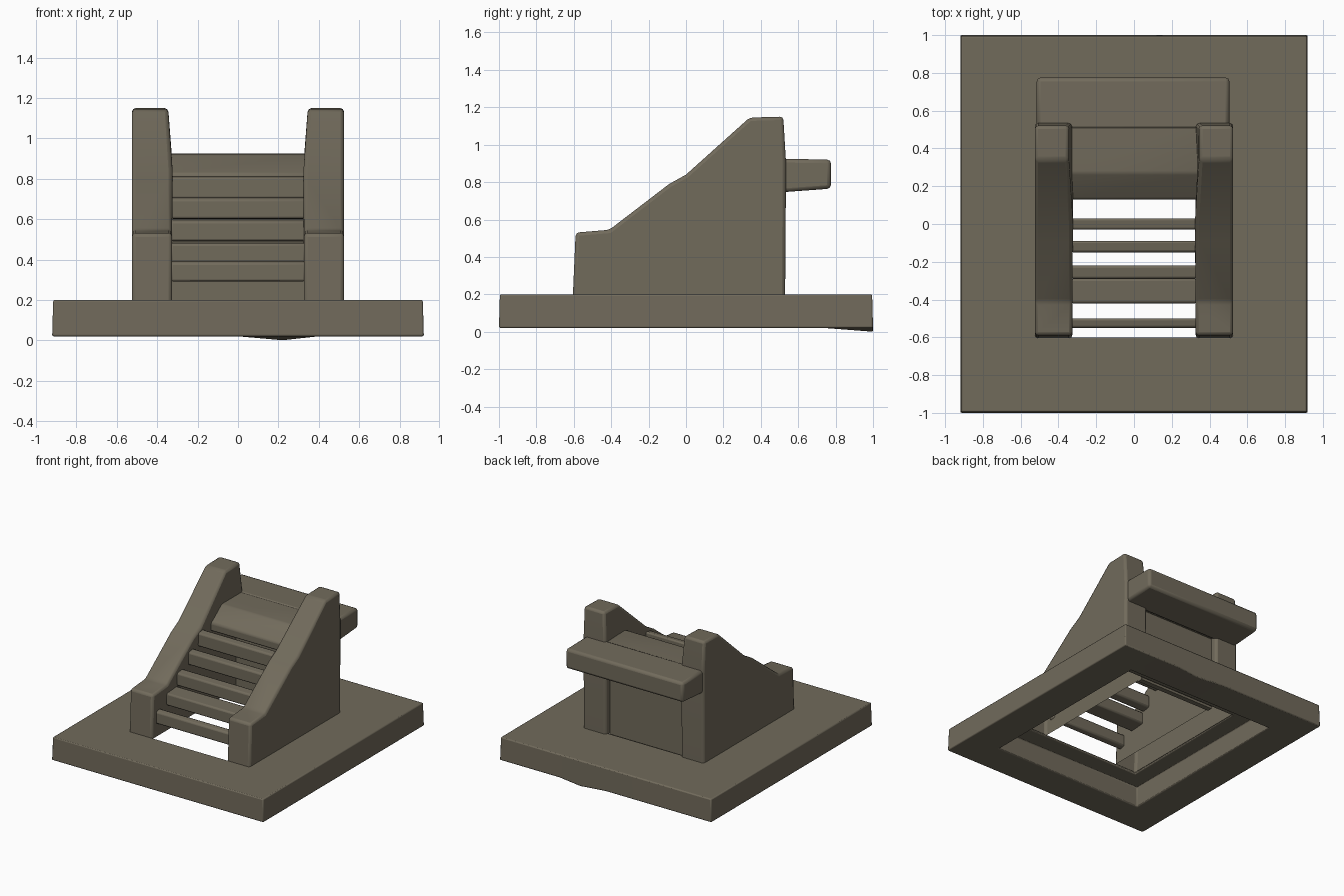
import bpy, bmesh

if "Cube" in bpy.data.objects:
    bpy.data.objects.remove(bpy.data.objects["Cube"])

stone = bpy.data.materials.new("weathered stone")
stone.diffuse_color = (0.165, 0.145, 0.105, 1)
stone.use_nodes = True
stone.node_tree.nodes["Principled BSDF"].inputs["Base Color"].default_value = stone.diffuse_color


def finish(name, bm, bevel=0.012):
    bmesh.ops.recalc_face_normals(bm, faces=bm.faces)
    mesh = bpy.data.meshes.new(name)
    bm.to_mesh(mesh)
    bm.free()
    mesh.materials.append(stone)
    ob = bpy.data.objects.new(name, mesh)
    bpy.context.collection.objects.link(ob)
    if bevel:
        mod = ob.modifiers.new("worn edges", 'BEVEL')
        mod.width, mod.segments, mod.limit_method = bevel, 2, 'ANGLE'
    bpy.ops.object.select_all(action='DESELECT')
    bpy.context.view_layer.objects.active = ob
    ob.select_set(True)
    bpy.ops.object.shade_smooth_by_angle(angle=0.7)
    return ob


def prism(name, profile, x0, x1, bevel=0.012, taper=None, open_last=False):
    """Side profile of (y, z) points spanned from x0 to x1."""
    bm = bmesh.new()
    a = [bm.verts.new((x0, y, z)) for y, z in profile]
    b = [bm.verts.new((taper(x1, z) if taper else x1, y, z)) for y, z in profile]
    bm.faces.new(a)
    bm.faces.new(b[::-1])
    n = len(a)
    for i in range(n - 1 if open_last else n):
        j = (i + 1) % n
        bm.faces.new((a[i], a[j], b[j], b[i]))
    return finish(name, bm, bevel)


def ring(bm, x, y0, y1, z, dip=0.0):
    pts = [(-x, y0, z), (x, y0, z), (x, y1, z), (0.4, y1, z), (0.22, y1, z - dip),
           (0.0, y1, z), (-x, y1, z)]
    return [bm.verts.new(p) for p in pts]


# Base: thick border frame, thin deck, open middle and a slight dip below the back
bm = bmesh.new()
loops = [
    ring(bm, 0.515, -0.60, 0.50, 0.18),
    ring(bm, 0.515, -0.60, 0.50, 0.20),
    ring(bm, 0.915, -0.995, 0.995, 0.20),
    ring(bm, 0.92, -1.0, 1.0, 0.02, 0.02),
    ring(bm, 0.65, -0.74, 0.74, 0.02),
    ring(bm, 0.65, -0.74, 0.74, 0.18),
]
for k in range(6):
    p, q = loops[k], loops[(k + 1) % 6]
    for i in range(len(p)):
        j = (i + 1) % len(p)
        bm.faces.new((p[i], p[j], q[j], q[i]))
finish("base", bm, 0.008)

# Sloping hollow side walls, open below, with a low front post and a high back post
side = [(-0.605, 0.19), (-0.59, 0.53), (-0.41, 0.545), (-0.09, 0.79), (0.0, 0.84),
        (0.34, 1.145), (0.52, 1.15), (0.535, 0.90), (0.53, 0.19)]
for s, label in ((-1, "left"), (1, "right")):
    prism(label + "_side_wall", side, s * 0.525, s * 0.32, 0.018,
          lambda x, z: x * (1.08 if z > 1.0 else 1.02), True)

# Open stair treads
steps = [(-0.55, -0.50, 0.29, 0.395), (-0.42, -0.29, 0.385, 0.49),
         (-0.29, -0.22, 0.49, 0.60), (-0.15, -0.09, 0.60, 0.71),
         (-0.03, 0.03, 0.70, 0.815)]
for i, (y0, y1, z0, z1) in enumerate(steps):
    prism(f"tread_{i + 1}", [(y0, z0), (y0, z1 - 0.01), (y1, z1), (y1, z0 + 0.01)],
          -0.335, 0.335)

# Landing between the walls, with sloped front lip, and its overhang at the back
prism("landing", [(0.13, 0.76), (0.13, 0.825), (0.27, 0.92), (0.56, 0.92), (0.56, 0.76)],
      -0.345, 0.345)
prism("landing_overhang", [(0.50, 0.745), (0.50, 0.925), (0.775, 0.92), (0.775, 0.765)],
      -0.515, 0.505, 0.02)

# Wall under the landing
prism("back_wall", [(0.44, 0.18), (0.44, 0.78), (0.48, 0.78), (0.48, 0.18)],
      -0.33, 0.33, 0)
